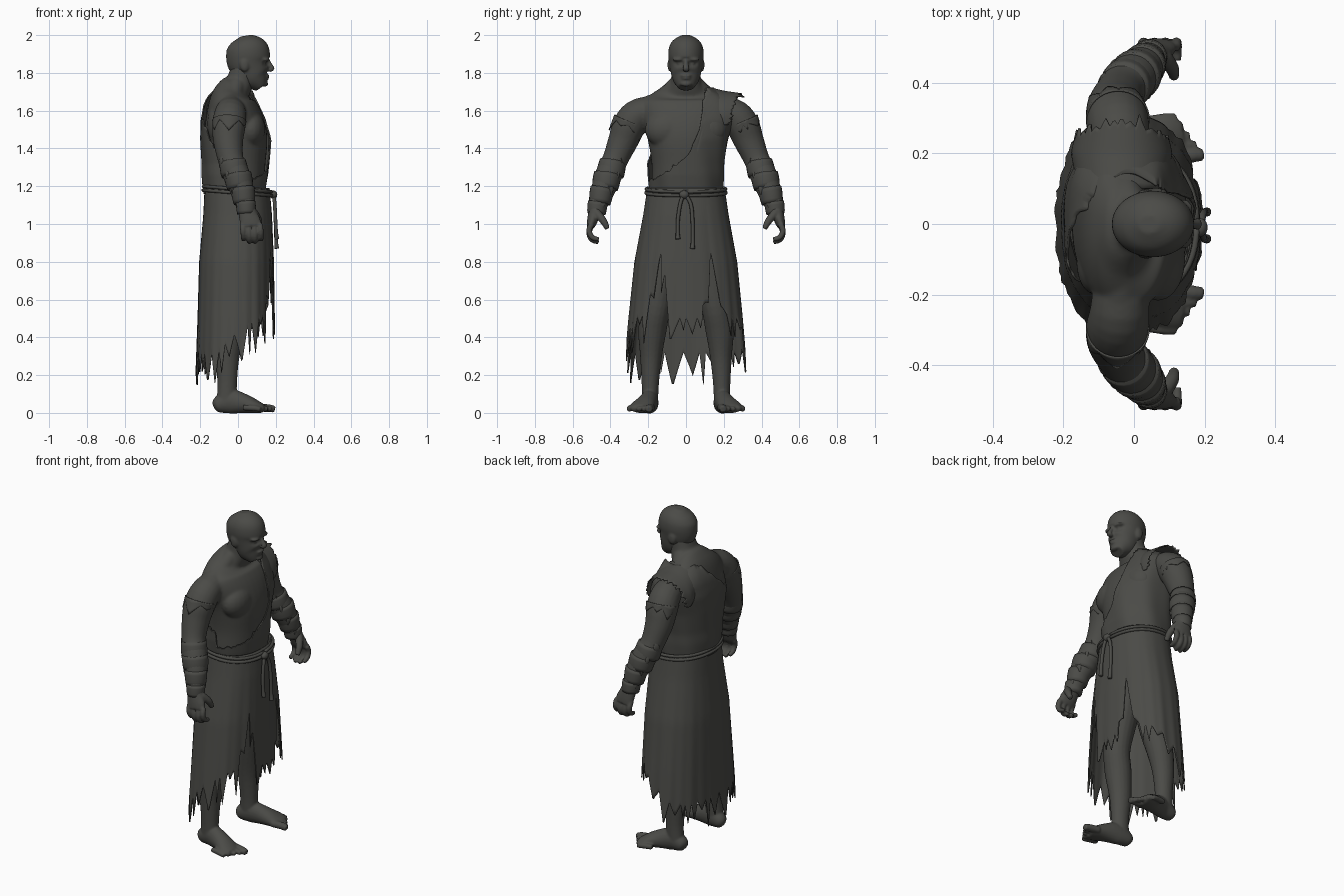
import bpy, bmesh, math, random
from mathutils import Vector, Matrix

random.seed(4)
if "Cube" in bpy.data.objects:
    bpy.data.objects.remove(bpy.data.objects["Cube"])

grey = bpy.data.materials.new("dark grey")
grey.use_nodes = True
colour = (0.07, 0.07, 0.063, 1)
grey.diffuse_color = colour
grey.node_tree.nodes["Principled BSDF"].inputs["Base Color"].default_value = colour


def finish(name, bm, thickness=0, soften=0):
    """Make an object; thicken cloth, or fuse and soften skin."""
    bmesh.ops.recalc_face_normals(bm, faces=bm.faces)
    mesh = bpy.data.meshes.new(name)
    bm.to_mesh(mesh)
    bm.free()
    mesh.materials.append(grey)
    for p in mesh.polygons:
        p.use_smooth = True
    ob = bpy.data.objects.new(name, mesh)
    bpy.context.collection.objects.link(ob)
    if thickness:
        mod = ob.modifiers.new("thickness", "SOLIDIFY")
        mod.thickness, mod.offset = thickness, 0
    if soften:
        mod = ob.modifiers.new("fuse", "REMESH")
        mod.mode, mod.voxel_size, mod.use_smooth_shade = "VOXEL", .006, True
        mod = ob.modifiers.new("soften", "SMOOTH")
        mod.factor, mod.iterations = .5, soften


def lerp(keys, t):
    """Interpolate rows whose first value is the key."""
    if t <= keys[0][0]:
        return keys[0][1:]
    for a, b in zip(keys, keys[1:]):
        if t <= b[0]:
            f = (t - a[0]) / (b[0] - a[0])
            return [p + (q - p) * f for p, q in zip(a[1:], b[1:])]
    return keys[-1][1:]


def spline(rows, steps):
    """Smooth rows of numbers with a Catmull-Rom curve."""
    rows = [Vector(r) for r in rows]
    ext = [rows[0]] + rows + [rows[-1]]
    out = []
    for a, b, c, d in zip(ext, ext[1:], ext[2:], ext[3:]):
        for s in range(steps):
            t = s / steps
            out.append(b + 0.5 * t * ((c - a) + t * ((2 * a - 5 * b + 4 * c - d)
                                                     + t * (3 * (b - c) + d - a))))
    return out + [rows[-1]]


def outline(a, square):
    """Point on a unit circle, pushed toward a rounded box."""
    return [math.copysign(abs(v) ** square, v) for v in (math.cos(a), math.sin(a))]


def tube(bm, rows, ref=(1, 0, 0), n=20, steps=4, square=1.0, side=1):
    """Loft along x, y, z, radius (and second radius); side flips y."""
    rows = [(r[0], r[1] * side, *r[2:], *(r[3:] if len(r) == 4 else ())) for r in rows]
    pts = spline(rows, steps)
    rings = []
    for i, p in enumerate(pts):
        t = pts[min(i + 1, len(pts) - 1)] - pts[max(i - 1, 0)]
        t = Vector(t[:3]).normalized()
        a = Vector(ref)
        a = (a - t * a.dot(t)).normalized()
        b = t.cross(a)
        ring = []
        for k in range(n):
            c, s = outline(math.tau * k / n, square)
            ring.append(bm.verts.new(Vector(p[:3]) + a * p[3] * c + b * p[4] * s))
        rings.append(ring)
    for r, q in zip(rings, rings[1:]):
        for k in range(n):
            bm.faces.new((r[k], r[(k + 1) % n], q[(k + 1) % n], q[k]))
    bm.faces.new(rings[0][::-1])
    bm.faces.new(rings[-1])
    return [v for r in rings for v in r]


def ball(bm, at, size):
    m = Matrix.Translation(at) @ Matrix.Diagonal((*size, 1))
    bmesh.ops.create_uvsphere(bm, u_segments=20, v_segments=12, radius=1, matrix=m)


def sheet(name, cols, rows, point, closed, thickness=0.007):
    """Cloth grid from a function point(column, fraction down)."""
    bm = bmesh.new()
    grid = [[bm.verts.new(point(c, r / rows)) for r in range(rows + 1)] for c in range(cols)]
    for c in range(cols if closed else cols - 1):
        a, b = grid[c], grid[(c + 1) % cols]
        for r in range(rows):
            bm.faces.new((a[r], b[r], b[r + 1], a[r + 1]))
    finish(name, bm, thickness)


def teeth(count, widths, size):
    """Torn edge: points of random width and length."""
    out = []
    while len(out) < count:
        w, amp = random.choice(widths), size * random.uniform(.2, 1)
        out += [amp * (1 - abs(2 * i / w - 1)) for i in range(w)]
    return out[:count]


# Torso and arms
torso = [(1.0, -.02, .13, .17), (1.2, -.015, .15, .18), (1.32, -.01, .155, .182),
         (1.45, -.01, .165, .203), (1.55, -.02, .155, .235), (1.63, -.03, .13, .24),
         (1.675, -.03, .11, .2), (1.71, -.018, .09, .135), (1.75, .008, .072, .084),
         (1.83, .03, .065, .075)]
arm = [(-.035, .1, 1.61, .07), (-.04, .24, 1.585, .084), (-.048, .298, 1.525, .089),
       (-.052, .333, 1.44, .08), (-.038, .375, 1.34, .068), (-.012, .405, 1.27, .072),
       (.015, .432, 1.2, .067), (.036, .46, 1.12, .054), (.045, .475, 1.07, .047)]
trunk = bmesh.new()
tube(trunk, [(x, 0, z, rx, ry) for z, x, rx, ry in torso], n=40, square=.9)
for s in (1, -1):
    tube(trunk, arm, side=s)
    ball(trunk, (.068, s * .1, 1.5), (.077, .118, .1))       # chest muscle
    ball(trunk, (-.11, s * .11, 1.53), (.053, .09, .11))     # shoulder blade
    tube(trunk, [(-.005, .05, 1.74, .045), (-.035, .12, 1.66, .053),
                 (-.04, .21, 1.615, .06)], side=s)           # neck muscle
finish("torso_and_arms", trunk, soften=16)

# Head
face = bmesh.new()
head = tube(face, [(.125, 0, 1.725, .034, .042), (.107, 0, 1.75, .058, .06),
                   (.086, 0, 1.78, .083, .075), (.07, 0, 1.82, .099, .083),
                   (.056, 0, 1.86, .114, .09), (.053, 0, 1.9, .116, .094),
                   (.05, 0, 1.94, .107, .088), (.046, 0, 1.973, .078, .067),
                   (.042, 0, 1.997, .03, .026)], n=40)
for v in head:  # eye sockets
    d = math.hypot(abs(v.co.y) - .036, (v.co.z - 1.85) * 1.4)
    if v.co.x > .05 and d < .03:
        v.co.x -= .02 * (1 - d / .03)
tube(face, [(.155, 0, 1.868, .012, .012), (.17, 0, 1.842, .012, .013),
            (.181, 0, 1.822, .012, .018), (.165, 0, 1.812, .008, .014)])
ball(face, (.15, 0, 1.785), (.018, .03, .007))
ball(face, (.147, 0, 1.771), (.018, .027, .007))
ball(face, (.142, 0, 1.742), (.018, .03, .015))
for s in (1, -1):
    ball(face, (.141, s * .038, 1.871), (.026, .034, .01))   # brow
    ball(face, (.13, s * .036, 1.85), (.02, .014, .01))      # eye
    ball(face, (.035, s * .085, 1.843), (.025, .013, .036))  # ear
finish("head", face, soften=3)

# Hands, legs and feet
for s, label in ((1, "left"), (-1, "right")):
    hand = bmesh.new()
    tube(hand, [(.043, .47, 1.1, .044, .04), (.053, .487, 1.05, .049, .032),
                (.065, .498, 1.01, .056, .027), (.069, .507, .985, .054, .02)], side=s)
    for i in range(4):
        x, drop = .023 + .031 * i, .014 * (i in (1, 2))
        tube(hand, [(x, .5, 1.0, .016), (x + .004, .513, .965 - drop, .0155),
                    (x + .006, .497, .93 - drop, .0145), (x + .006, .462, .918 - drop, .012)],
             n=12, side=s)
    tube(hand, [(.083, .475, 1.06, .023), (.108, .44, 1.02, .02), (.113, .415, .975, .014)],
         n=12, side=s)
    finish(label + "_hand", hand, soften=3)

    leg = bmesh.new()
    tube(leg, [(-.02, .09, 1.02, .11), (-.01, .125, .78, .098), (-.005, .155, .57, .076),
               (-.035, .178, .44, .075), (-.056, .185, .3, .064, .058),
               (-.057, .189, .16, .052, .046), (-.06, .19, .05, .054, .042)], side=s)
    tube(leg, [(-.13, .186, .035, .015, .015), (-.11, .186, .042, .038, .042),
               (-.04, .192, .06, .045, .064), (.04, .212, .047, .053, .05),
               (.1, .233, .031, .064, .034), (.135, .238, .022, .056, .022)],
         ref=(0, 1, 0), side=s)
    for i in range(5):
        y, x, r = .192 + .026 * i, .183 - .019 * i, (.021 if i == 0 else .0155)
        tube(leg, [(x - .08, y - .008, .028, r), (x - .02, y + .002, .025, r),
                   (x + .012, y + .004, .018, r * .85)], ref=(0, 1, 0), n=12, side=s)
    finish(label + "_leg", leg, soften=3)

    # Forearm wraps and torn cuff
    path = spline(arm, 8)
    wraps = bmesh.new()
    for k in range(8):
        tilt = .01 * (-1) ** k
        tube(wraps, [(p[0], p[1], p[2] + tilt * (j - 2), p[3] * (.98 + .04 * math.sin(j * .8)) + .002)
                     for j, p in enumerate(path[31 + 4 * k:36 + 4 * k])], steps=1, n=24, side=s)
    finish(label + "_forearm_wraps", wraps)
    rag = teeth(40, (4, 6, 8), .07)
    along, across = Vector((-.05, .38, -.92)), Vector((1, 0, -.054)).normalized()

    def cuff(c, f):
        a = math.tau * c / 40
        base = Vector((-.046, .296, 1.545)) + along * f * (.02 + rag[c])
        p = base + (across * math.cos(a) + along.cross(across) * math.sin(a)) * (.088 - .003 * f)
        return (p.x, p.y * s, p.z)
    sheet(label + "_torn_cuff", 40, 4, cuff, True, .005)

# Upper robe: diagonal wrap over the left shoulder
front_edge = [(1.15, -.4), (1.22, -.19), (1.28, -.08), (1.37, .02), (1.5, .07), (1.72, .11)]
back_edge = [(1.15, -.5), (1.22, -.22), (1.35, -.185), (1.5, -.14), (1.62, -.02), (1.72, .08)]
N = 144
rag_top = teeth(N, (3, 4, 6), .025)


def on_torso(a, z, gap):
    x, rx, ry = lerp(torso, z)
    c, s = outline(a, .9)
    return Vector((x + (rx + gap) * c, (ry + gap) * s, z))


def upper(c, f):
    a, top = math.tau * c / N, 1.2
    edge = front_edge if math.cos(a) > 0 else back_edge
    while top < 1.715 and on_torso(a, top, .015).y > lerp(edge, top)[0]:
        top += .005
    top += rag_top[c] if top < 1.7 else 0
    z = top + (1.16 - top) * f
    gap = lerp([(1.17, .01), (1.26, .018)], z)[0] + .003 * math.sin(7 * a + 9 * z)
    return on_torso(a, z, gap + .004 * max(0, -math.cos(a)))


sheet("upper_robe", N, 30, upper, True)

# Shoulder drape with a torn outer edge
rag_shoulder = teeth(64, (3, 4, 6), .04)


def drape(c, f):
    a = -1.85 + 3.7 * c / 63
    y = .1 + (.185 + rag_shoulder[c] - .035 * abs(a)) * f
    r, top = lerp([(.1, .12, 1.728), (.2, .14, 1.702), (.3, .118, 1.688), (.35, .11, 1.66)], y)
    return (-.035 + r * math.sin(a), y, top - r * (1 - math.cos(a)))


sheet("shoulder_drape", 64, 12, drape, False)

# Skirt: slits at the front, hem rising toward the front
skirt = [(.15, -.012, .21, .328), (.5, -.01, .2, .298), (.8, -.008, .194, .268),
         (1.05, -.002, .178, .222), (1.2, -.005, .168, .2)]
M = 240
rag_hem = teeth(M, (4, 6, 8, 11), .19)


def robe(c, f):
    a = math.tau * c / M
    across, along = outline(a, .87)
    x, y = .2 * across, abs(.3 * along)
    hem = lerp([(-.1, .32), (0, .42), (.1, .5), (.17, .53), (.2, .5)], x)[0]
    if x > 0:
        hem += (.86 - hem) * max(0, 1 - abs(y - .15) / .065) ** .8
    hem -= rag_hem[c]
    z = 1.19 + (hem - 1.19) * f
    cx, rx, ry = lerp(skirt, z)
    wave = 1 + .008 * f * math.sin(11 * a) + .006 * f * math.sin(23 * a + 1)
    return (cx + rx * wave * across, ry * wave * along, z)


sheet("skirt", M, 28, robe, True)

# Rope belt, knot and hanging cords
belt = bmesh.new()
for dz, gap in ((0, .012), (-.02, .014)):
    loop = []
    for k in range(49):
        c, s = outline(math.tau * k / 48, .9)
        loop.append((-.003 + (.168 + gap) * c, (.198 + gap) * s, 1.185 + dz - .014 * c, .009))
    tube(belt, loop, ref=(0, 0, 1), n=10, steps=1)
ball(belt, (.188, -.01, 1.155), (.02, .026, .022))
for y, low in ((-.042, .92), (.034, .87)):
    tube(belt, [(.188, -.01, 1.165, .01), (.194, y * .7, 1.11, .01), (.198, y, 1.03, .01),
                (.202, y * 1.05, low + .04, .01), (.206, y, low, .013)], ref=(0, 1, 0), n=10)
finish("rope_belt", belt)
